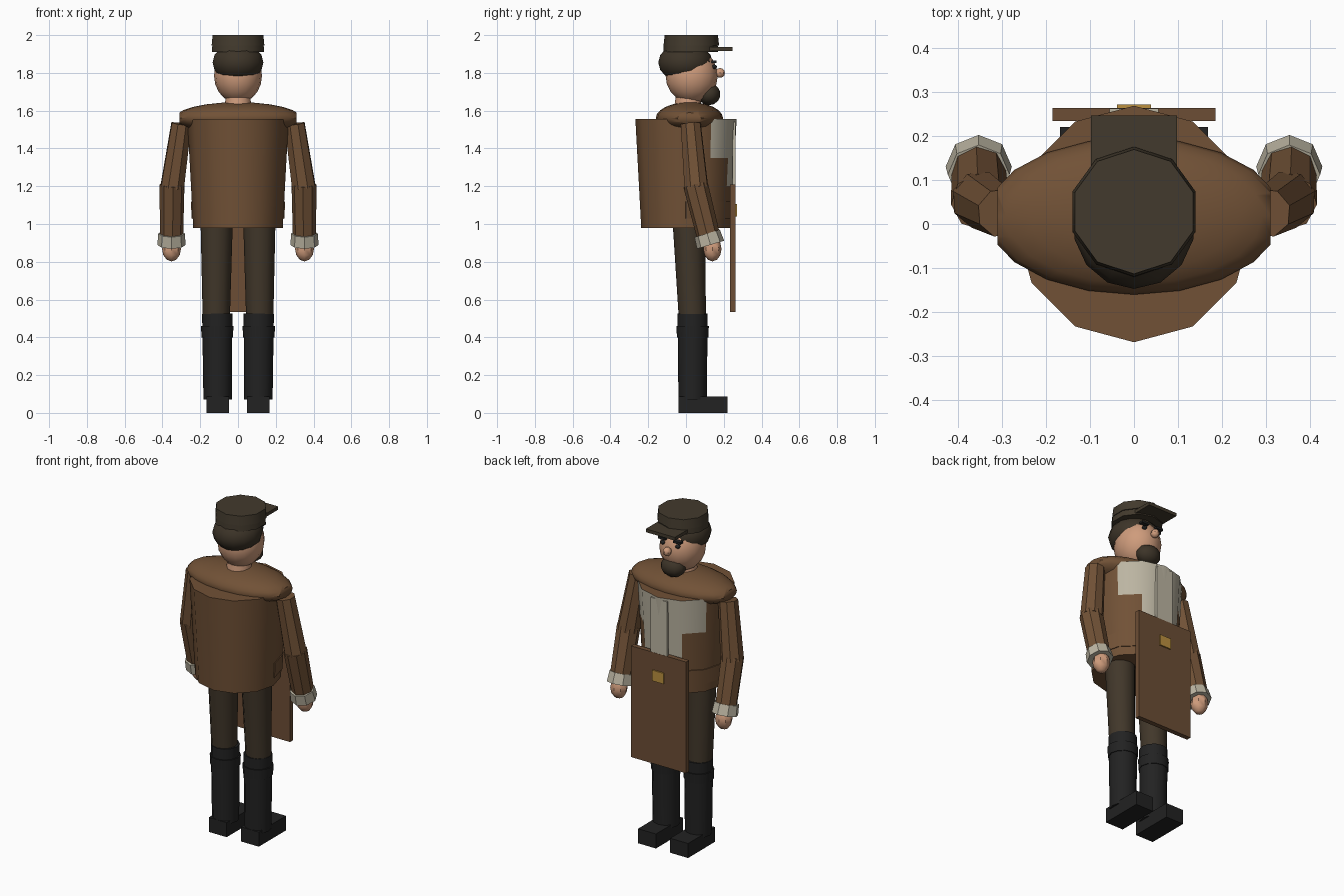
import bpy, bmesh, math
from mathutils import Vector, Matrix

if "Cube" in bpy.data.objects:
    bpy.data.objects.remove(bpy.data.objects["Cube"])


def material(name, rgb):
    m = bpy.data.materials.new(name)
    m.diffuse_color = (*rgb, 1)
    m.use_nodes = True
    m.node_tree.nodes["Principled BSDF"].inputs["Base Color"].default_value = m.diffuse_color
    return m


COAT = material("coat brown", (0.165, 0.083, 0.037))
BOARD = material("board brown", (0.150, 0.075, 0.035))
PANTS = material("trouser brown", (0.053, 0.038, 0.023))
CAP = material("cap brown", (0.055, 0.042, 0.026))
HAIR = material("hair brown", (0.046, 0.034, 0.021))
BOOT = material("boot black", (0.016, 0.016, 0.016))
SKIN = material("skin", (0.62, 0.33, 0.20))
SHIRT = material("shirt beige", (0.50, 0.46, 0.36))
GOLD = material("gold", (0.50, 0.28, 0.05))


def finish(name, bm, mats, smooth=True):
    bmesh.ops.recalc_face_normals(bm, faces=bm.faces)
    me = bpy.data.meshes.new(name)
    bm.to_mesh(me)
    bm.free()
    ob = bpy.data.objects.new(name, me)
    bpy.context.collection.objects.link(ob)
    for m in mats:
        me.materials.append(m)
    if smooth:
        bpy.ops.object.select_all(action='DESELECT')
        ob.select_set(True)
        bpy.context.view_layer.objects.active = ob
        bpy.ops.object.shade_smooth_by_angle(angle=math.radians(38))
    return ob


def tube(name, p0, p1, r0, r1, mat, n=12):
    """Capped cone between two points."""
    p0, p1 = Vector(p0), Vector(p1)
    d = p1 - p0
    bm = bmesh.new()
    m = Matrix.Translation((p0 + p1) / 2) @ Vector((0, 0, 1)).rotation_difference(d).to_matrix().to_4x4()
    bmesh.ops.create_cone(bm, cap_ends=True, segments=n, radius1=r0, radius2=r1,
                          depth=d.length, matrix=m)
    return finish(name, bm, [mat])


def ball(name, c, r, mat, u=16, v=10, clamp_x=None):
    bm = bmesh.new()
    bmesh.ops.create_uvsphere(bm, u_segments=u, v_segments=v, radius=1,
                              matrix=Matrix.Translation(c) @ Matrix.Diagonal((*r, 1)))
    if clamp_x:
        for s in (-1, 1):
            cut = bmesh.ops.bisect_plane(bm, geom=bm.verts[:] + bm.edges[:] + bm.faces[:],
                                         plane_co=(s * clamp_x, 0, 0), plane_no=(s, 0, 0),
                                         clear_outer=True)
            bmesh.ops.edgeloop_fill(bm, edges=[e for e in cut['geom_cut']
                                               if isinstance(e, bmesh.types.BMEdge)])
    return finish(name, bm, [mat])


def box(name, lo, hi, mat):
    lo, hi = Vector(lo), Vector(hi)
    bm = bmesh.new()
    bmesh.ops.create_cube(bm, size=1, matrix=Matrix.Translation((lo + hi) / 2)
                          @ Matrix.Diagonal((*(hi - lo), 1)))
    return finish(name, bm, [mat], smooth=False)


# Coat body: 12-sided rings, shirt coloured by height and direction
bm = bmesh.new()
rings = []
for z in (0.98, 1.2, 1.35, 1.555):
    r = 0.237 + (z - 0.98) / 0.575 * 0.031
    rings.append([bm.verts.new((r * math.cos(math.radians(30 * i)),
                                r * math.sin(math.radians(30 * i)), z)) for i in range(12)])
for a, b in zip(rings, rings[1:]):
    for i in range(12):
        j = (i + 1) % 12
        f = bm.faces.new((a[i], a[j], b[j], b[i]))
        off = abs(30 * i + 15 - 90)
        z = f.calc_center_median().z
        if (z > 1.35 and off < 60) or (1.2 < z < 1.35 and off < 30):
            f.material_index = 1
bm.faces.new(rings[0])
bm.faces.new(rings[-1])
finish("coat_body", bm, [COAT, SHIRT])

# Front half of the belt, standing slightly proud
bm = bmesh.new()
for i in range(6):
    q = []
    for k, z, r in ((0, 1.03, .245), (1, 1.03, .245), (1, 1.12, .25), (0, 1.12, .25)):
        a = math.radians(30 * (i + k))
        q.append(bm.verts.new((r * math.cos(a), r * math.sin(a), z)))
    bm.faces.new(q)
bmesh.ops.remove_doubles(bm, verts=bm.verts, dist=1e-4)
bmesh.ops.solidify(bm, geom=bm.faces[:], thickness=0.006)
finish("belt", bm, [COAT])

# Shirt placket, shoulders, neck
box("shirt_placket", (-0.055, 0.245, 1.2), (0.055, 0.262, 1.54), SHIRT)
ball("shoulders", (0, 0.018, 1.56), (0.335, 0.178, 0.085), COAT, 20, 12, clamp_x=0.31)
tube("neck", (0, 0.01, 1.6), (0, 0.01, 1.67), 0.075, 0.065, SKIN)

# Head, hair, beard and face
ball("head", (0, 0.03, 1.785), (0.127, 0.138, 0.145), SKIN)
ball("hair", (0, -0.003, 1.855), (0.138, 0.144, 0.105), HAIR, 14, 8)
ball("beard", (0, 0.122, 1.687), (0.075, 0.06, 0.058), HAIR, 10, 7)
ball("nose", (0, 0.18, 1.8), (0.024, 0.026, 0.026), SKIN, 8, 6)
for s, side in ((-1, "left"), (1, "right")):
    ball(side + "_eye", (s * 0.05, 0.15, 1.832), (0.015, 0.014, 0.012), BOOT, 8, 6)
    box(side + "_brow", (s * 0.05 - 0.024, 0.135, 1.853), (s * 0.05 + 0.024, 0.162, 1.866), BOOT)

# Cap
tube("cap_band", (0, 0.025, 1.91), (0, 0.025, 1.945), 0.145, 0.143, CAP, 10)
tube("cap_crown", (0, 0.028, 1.945), (0, 0.028, 2.0), 0.147, 0.141, CAP, 10)
box("cap_brim", (-0.097, 0.08, 1.917), (0.097, 0.246, 1.937), CAP)

# Board with clasp
box("board", (-0.185, 0.234, 0.535), (0.185, 0.263, 1.21), BOARD)
box("clasp", (-0.038, 0.26, 1.04), (0.038, 0.271, 1.105), GOLD)

# Arms and legs
for s, side in ((-1, "left"), (1, "right")):
    elbow = (s * 0.349, 0.055, 1.19)
    wrist = (s * 0.352, 0.118, 0.94)
    tube(side + "_upper_arm", (s * 0.3, 0.025, 1.53), elbow, 0.056, 0.066, COAT, 8)
    tube(side + "_forearm", (s * 0.349, 0.05, 1.21), wrist, 0.066, 0.062, COAT, 8)
    tube(side + "_cuff", (s * 0.352, 0.112, 0.95), (s * 0.352, 0.13, 0.89), 0.07, 0.075, SHIRT, 8)
    ball(side + "_hand", (s * 0.352, 0.14, 0.868), (0.05, 0.048, 0.066), SKIN, 8, 6)
    tube(side + "_trouser", (s * 0.115, 0.034, 0.5), (s * 0.113, 0.015, 1.0), 0.072, 0.085, PANTS)
    tube(side + "_boot", (s * 0.108, 0.035, 0.07), (s * 0.11, 0.035, 0.525), 0.075, 0.08, BOOT)
    tube(side + "_boot_strap", (s * 0.11, 0.035, 0.4), (s * 0.11, 0.035, 0.46), 0.083, 0.086, BOOT)
    box(side + "_foot", (s * 0.108 - 0.06, -0.04, 0), (s * 0.108 + 0.06, 0.22, 0.088), BOOT)
